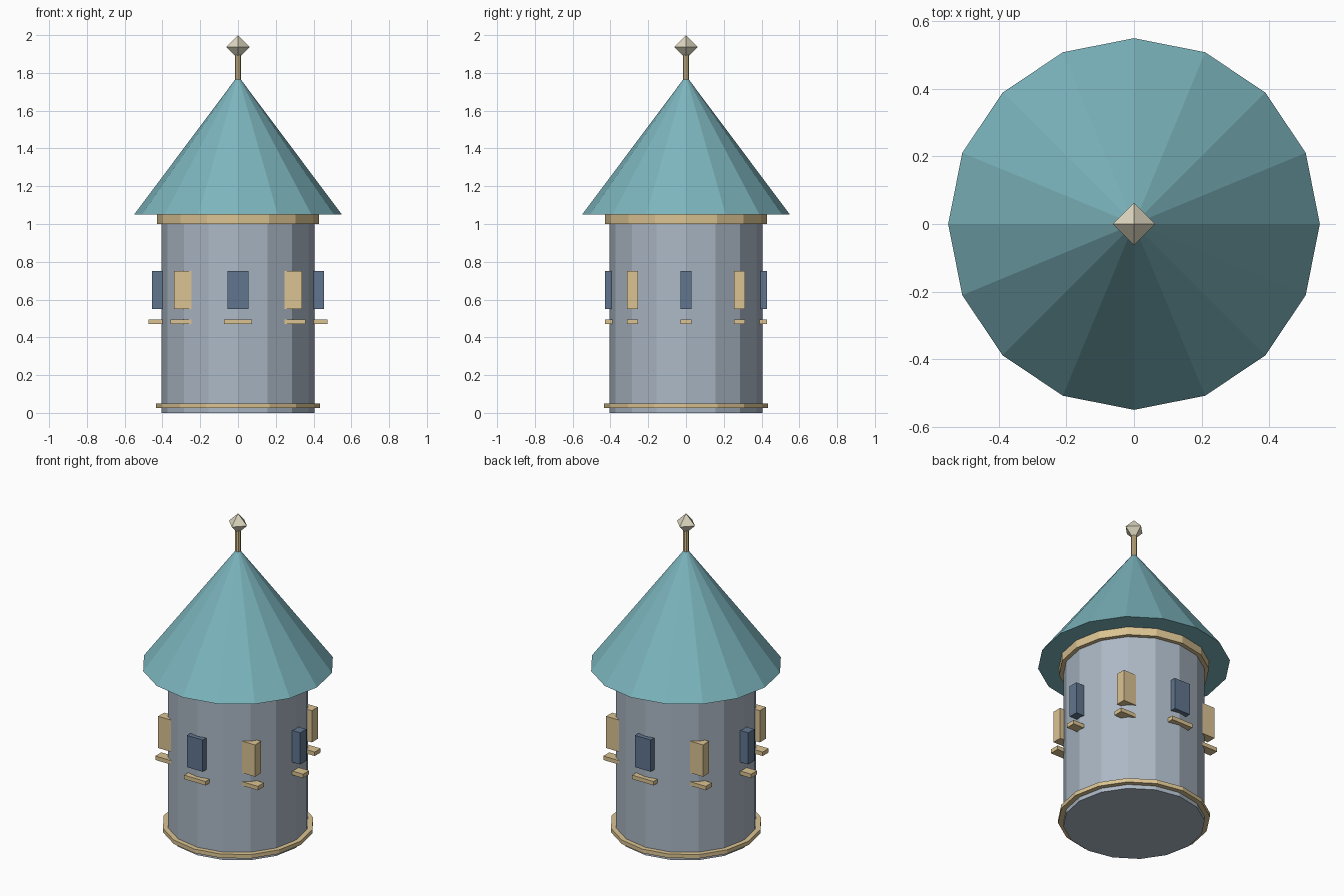
import bpy
import bmesh
from math import sin, cos, pi

cube = bpy.data.objects.get("Cube")
if cube:
    bpy.data.objects.remove(cube, do_unlink=True)


def material(name, rgb):
    mat = bpy.data.materials.new(name)
    mat.use_nodes = True
    mat.diffuse_color = (*rgb, 1)
    mat.node_tree.nodes["Principled BSDF"].inputs["Base Color"].default_value = (*rgb, 1)
    return mat


STONE = material("pale blue stone", (0.41, 0.48, 0.56))
ROOF = material("teal roof", (0.20, 0.46, 0.51))
TRIM = material("tan trim", (0.71, 0.55, 0.29))
GLASS = material("navy glass", (0.12, 0.18, 0.28))
CREAM = material("cream finial", (0.74, 0.69, 0.53))


def add_object(name, bm, mat):
    bmesh.ops.recalc_face_normals(bm, faces=bm.faces[:])
    mesh = bpy.data.meshes.new(name)
    bm.to_mesh(mesh)
    bm.free()
    mesh.materials.append(mat)
    obj = bpy.data.objects.new(name, mesh)
    bpy.context.collection.objects.link(obj)
    return obj


def frustum(name, r_bottom, r_top, z_bottom, z_top, sides, mat):
    """Flat-sided solid with a corner on the y axis; a zero radius makes a point."""
    bm = bmesh.new()
    rings = []
    for r, z in ((r_bottom, z_bottom), (r_top, z_top)):
        if r == 0:
            rings.append([bm.verts.new((0, 0, z))] * sides)
            continue
        angles = [2 * pi * i / sides for i in range(sides)]
        ring = [bm.verts.new((r * sin(a), r * cos(a), z)) for a in angles]
        bm.faces.new(ring)
        rings.append(ring)
    low, high = rings
    for i in range(sides):
        j = (i + 1) % sides
        corners = [low[i], low[j], high[j], high[i]]
        bm.faces.new(list(dict.fromkeys(corners)))
    return add_object(name, bm, mat)


def box(name, centre, size, mat):
    bm = bmesh.new()
    bmesh.ops.create_cube(bm, size=1)
    bmesh.ops.scale(bm, vec=size, verts=bm.verts[:])
    bmesh.ops.translate(bm, vec=centre, verts=bm.verts[:])
    return add_object(name, bm, mat)


# Tower body with its two trim bands
frustum("tower_body", 0.405, 0.405, 0, 1.02, 16, STONE)
frustum("base_band", 0.435, 0.435, 0.025, 0.05, 16, TRIM)
frustum("eaves_band", 0.43, 0.43, 1.0, 1.05, 16, TRIM)

# Pointed roof
frustum("roof", 0.55, 0, 1.05, 1.785, 16, ROOF)

# Pole and diamond finial
frustum("finial_pole", 0.016, 0.016, 1.74, 1.92, 8, TRIM)
bm = bmesh.new()
equator = [bm.verts.new((0.0625 * sin(i * pi / 2), 0.0625 * cos(i * pi / 2), 1.9375))
           for i in range(4)]
for z in (1.875, 2.0):
    tip = bm.verts.new((0, 0, z))
    for i in range(4):
        bm.faces.new((equator[i], equator[(i + 1) % 4], tip))
add_object("finial_diamond", bm, CREAM)

# Eight windows and sills around the wall, glass alternating with shutters
for i in range(8):
    a = i * pi / 4
    x, y = 0.4 * sin(a), -0.4 * cos(a)
    kind, mat = (("shutter", TRIM) if i % 2 else ("window", GLASS))
    box(f"{kind}_{i + 1}", (x, y, 0.65), (0.11, 0.06, 0.2), mat)
    box(f"sill_{i + 1}", (x, y, 0.482), (0.15, 0.06, 0.025), TRIM)
